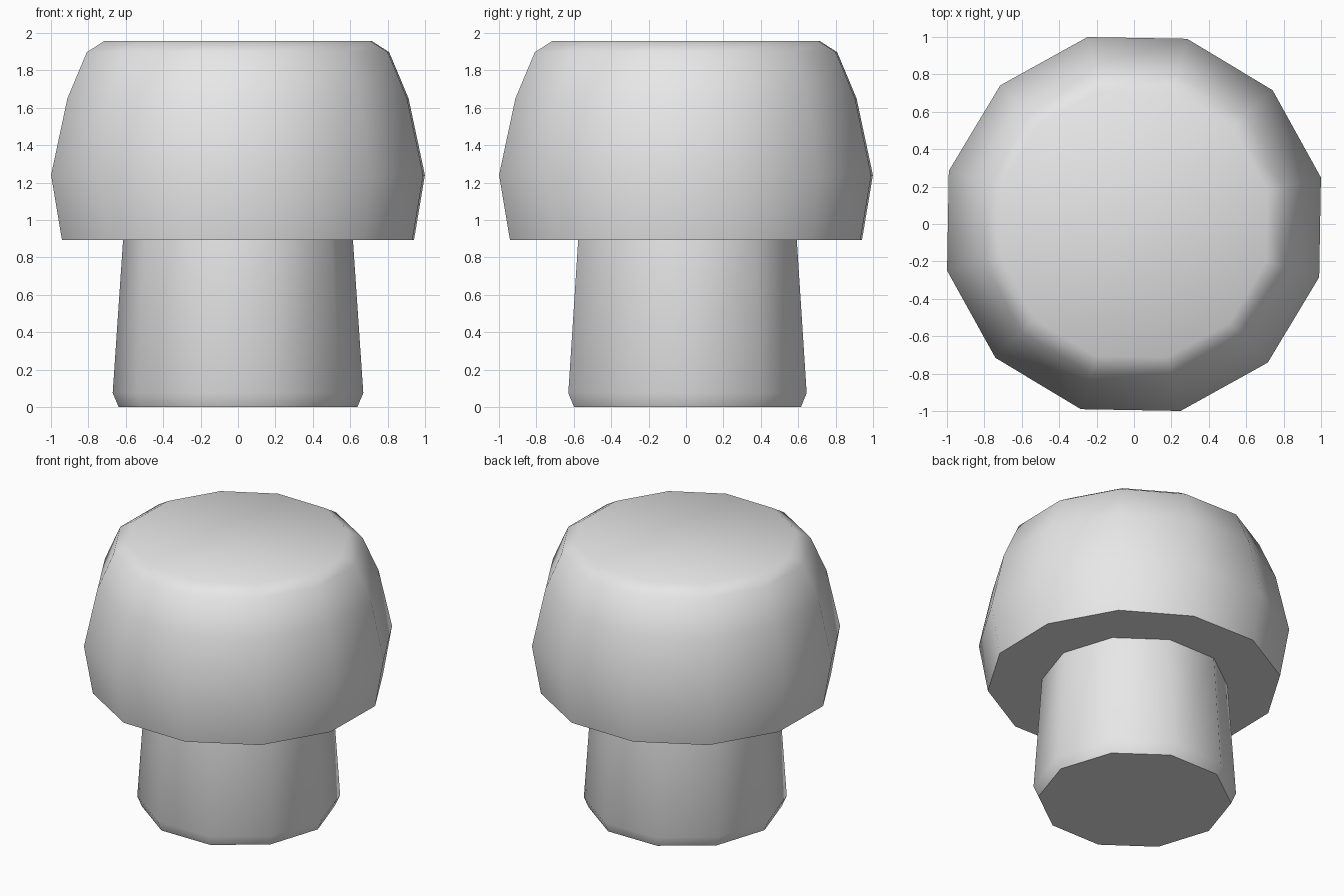
import bpy, bmesh, math

cube = bpy.data.objects.get("Cube")
if cube:
    bpy.data.objects.remove(cube, do_unlink=True)

# Single light grey material
GREY = (0.8, 0.8, 0.8, 1.0)
mat = bpy.data.materials.new("light_grey")
mat.use_nodes = True
mat.diffuse_color = GREY
mat.node_tree.nodes["Principled BSDF"].inputs["Base Color"].default_value = GREY


def lathe(name, profile, sides, turn, y=0.0):
    """Closed faceted solid of revolution from (radius, height) pairs, bottom to top."""
    bm = bmesh.new()
    rings = []
    for r, z in profile:
        angles = [math.radians(turn) + math.tau * i / sides for i in range(sides)]
        rings.append([bm.verts.new((r * math.cos(a), y + r * math.sin(a), z)) for a in angles])
    for low, high in zip(rings, rings[1:]):
        for i in range(sides):
            j = (i + 1) % sides
            bm.faces.new((low[i], low[j], high[j], high[i]))
    bm.faces.new(rings[0][::-1])
    bm.faces.new(rings[-1])
    mesh = bpy.data.meshes.new(name)
    bm.to_mesh(mesh)
    bm.free()
    mesh.materials.append(mat)
    ob = bpy.data.objects.new(name, mesh)
    bpy.context.collection.objects.link(ob)
    bpy.ops.object.select_all(action='DESELECT')
    ob.select_set(True)
    bpy.context.view_layer.objects.active = ob
    bpy.ops.object.shade_smooth_by_angle(angle=math.radians(50))
    return ob


# Tapered stem with a small chamfer at the foot
lathe("stem", [(0.638, 0.0), (0.67, 0.075), (0.614, 0.9)], 10, 0, y=0.008)

# Broad rounded cap with a flat top and flat underside
lathe("cap", [(0.97, 0.893), (1.03, 1.24), (0.94, 1.65), (0.833, 1.897), (0.735, 1.958)], 12, 14)
